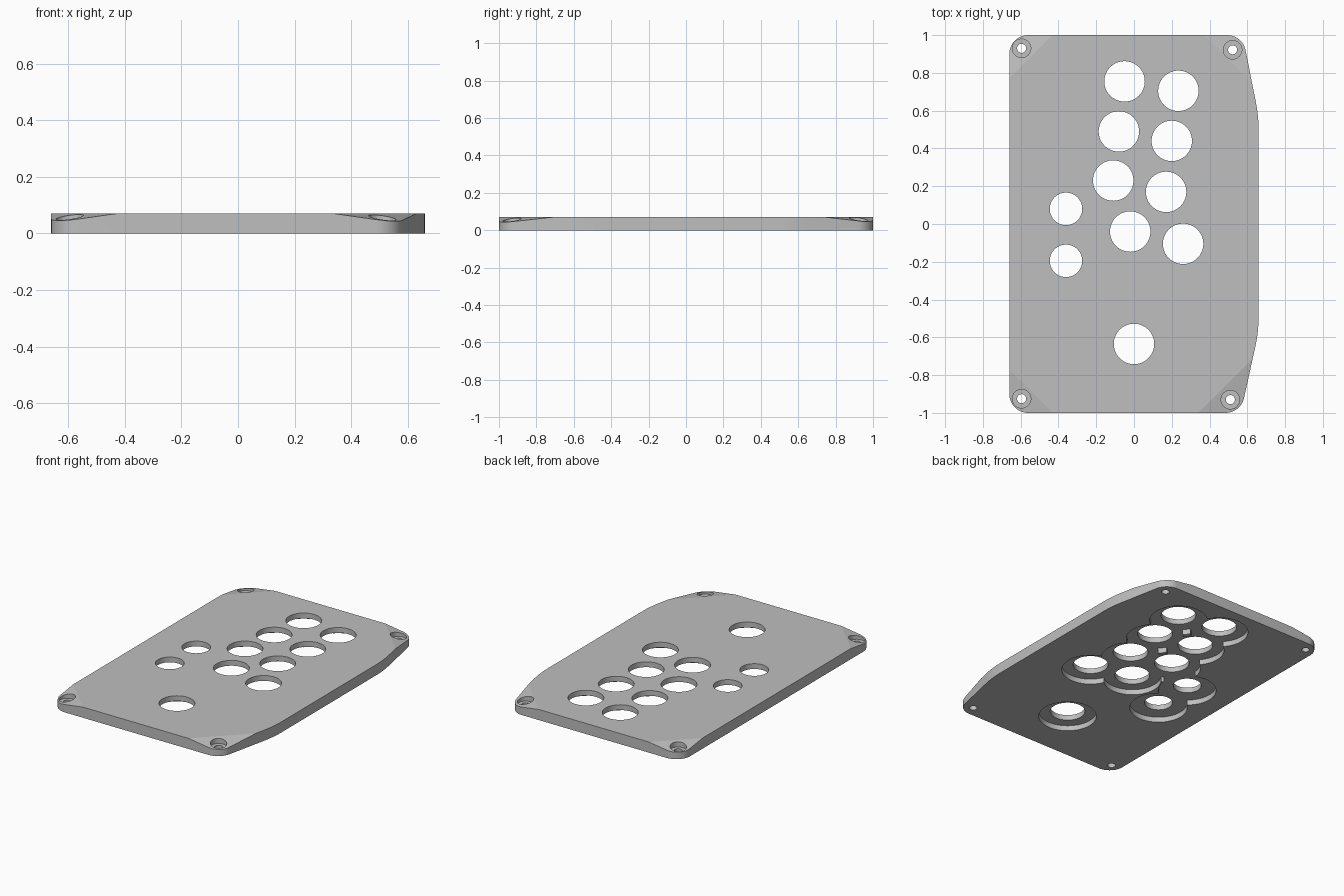
import bpy, bmesh, math
from mathutils import Vector

if "Cube" in bpy.data.objects:
    bpy.data.objects.remove(bpy.data.objects["Cube"])

T = 0.07            # plate thickness
POCKET = 0.035      # depth of the underside recesses

grey = bpy.data.materials.new("light grey")
grey.diffuse_color = (0.52, 0.52, 0.52, 1)
grey.use_nodes = True
grey.node_tree.nodes["Principled BSDF"].inputs["Base Color"].default_value = grey.diffuse_color


def rounded(corners):
    """Fillet a counter-clockwise polygon given as (x, y, radius)."""
    pts, n = [], len(corners)
    for i, (x, y, r) in enumerate(corners):
        p = Vector((x, y))
        a = (Vector(corners[i - 1][:2]) - p).normalized()
        b = (Vector(corners[(i + 1) % n][:2]) - p).normalized()
        half = a.angle(b) / 2
        centre = p + (a + b).normalized() * r / math.sin(half)
        start = p + a * r / math.tan(half) - centre
        turn = math.pi - 2 * half
        steps = max(4, math.ceil(math.degrees(turn) / 5))
        for k in range(steps + 1):
            t = turn * k / steps
            c, s = math.cos(t), math.sin(t)
            pts.append((centre.x + c * start.x - s * start.y,
                        centre.y + s * start.x + c * start.y))
    return pts


# Plate outline, extruded
bm = bmesh.new()
outline = rounded([(-0.66, -1, 0.1), (0.565, -1, 0.1), (0.66, -0.57, 0.75),
                   (0.66, 0.57, 0.75), (0.575, 1, 0.1), (-0.66, 1, 0.1)])
base = bm.faces.new([bm.verts.new((x, y, 0)) for x, y in outline])
top = bmesh.ops.extrude_face_region(bm, geom=[base])["geom"]
bmesh.ops.translate(bm, vec=(0, 0, T),
                    verts=[v for v in top if isinstance(v, bmesh.types.BMVert)])

# Sloped corners: planes that fall away towards each corner
for x, y, dx, dy in [(-0.43, -1, -1, -1), (-0.43, 1, -1, 1),
                     (0.34, -1, 1, -1), (0.37, 1, 1, 1)]:
    out = Vector((dx, dy, 0)).normalized()
    normal = (out * 0.2 + Vector((0, 0, 1))).normalized()
    cut = bmesh.ops.bisect_plane(
        bm, geom=bm.verts[:] + bm.edges[:] + bm.faces[:], dist=1e-5,
        plane_co=(x, y, T), plane_no=normal, clear_outer=True)
    bmesh.ops.holes_fill(bm, edges=[e for e in bm.edges if e.is_boundary])
bmesh.ops.recalc_face_normals(bm, faces=bm.faces[:])
mesh = bpy.data.meshes.new("plate")
bm.to_mesh(mesh)
bm.free()
mesh.materials.append(grey)
plate = bpy.data.objects.new("plate", mesh)
bpy.context.collection.objects.link(plate)


def drill(x, y, r, z0, z1):
    """Cut a round hole from z0 to z1."""
    bpy.ops.mesh.primitive_cylinder_add(vertices=64, radius=r, depth=z1 - z0,
                                        location=(x, y, (z0 + z1) / 2))
    tool = bpy.context.object
    tool.data.materials.append(grey)
    tool.hide_render = True
    mod = plate.modifiers.new("hole", "BOOLEAN")
    mod.operation, mod.solver, mod.object = "DIFFERENCE", "EXACT", tool
    bpy.context.view_layer.objects.active = plate
    bpy.ops.object.modifier_apply(modifier=mod.name)
    bpy.data.objects.remove(tool)


# Button holes: eight main, one lower, two small
big = [(-0.05, 0.755), (0.235, 0.705), (-0.08, 0.49), (0.2, 0.44),
       (-0.11, 0.23), (0.17, 0.17), (-0.02, -0.04), (0.26, -0.105), (0, -0.635)]
small = [(-0.36, 0.08), (-0.36, -0.195)]
holes = [(x, y, 0.107) for x, y in big] + [(x, y, 0.086) for x, y in small]
for x, y, r in holes:
    drill(x, y, 0.177, -0.05, POCKET)
for x, y, r in holes:
    drill(x, y, r, -0.05, T + 0.05)

# Screw holes with head recesses
for x, y in [(-0.595, 0.93), (0.522, 0.922), (-0.595, -0.925), (0.51, -0.93)]:
    drill(x, y, 0.049, 0.032, T + 0.05)
    drill(x, y, 0.024, -0.05, T + 0.05)

# Smooth the curved walls, keep all other edges sharp
bpy.ops.object.select_all(action="DESELECT")
plate.select_set(True)
bpy.context.view_layer.objects.active = plate
bpy.ops.object.shade_smooth_by_angle(angle=math.radians(8))
